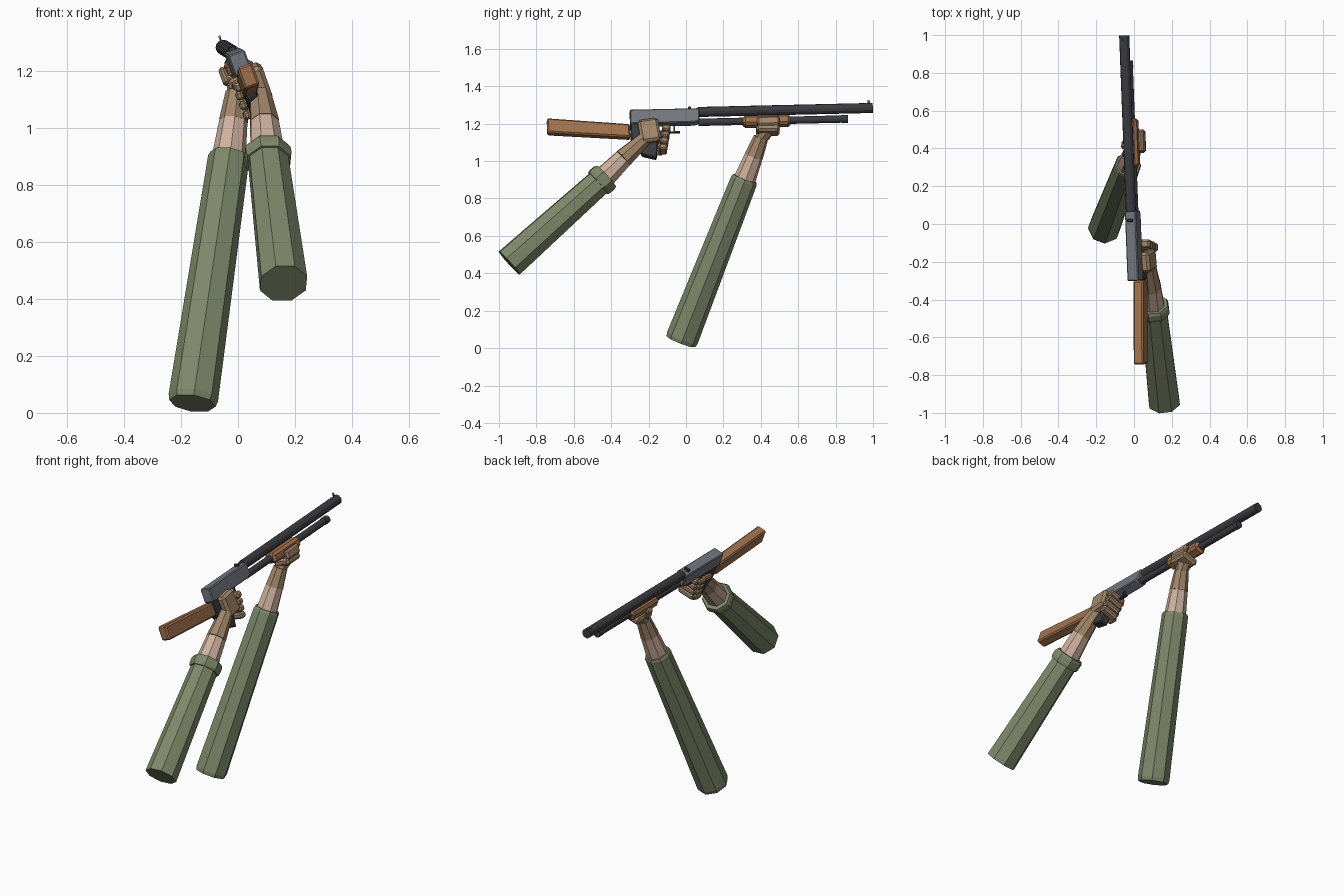
import bpy, bmesh, math
from mathutils import Vector, Matrix

cube = bpy.data.objects.get("Cube")
if cube:
    bpy.data.objects.remove(cube)


def material(name, rgb):
    m = bpy.data.materials.new(name)
    m.use_nodes = True
    m.diffuse_color = (*rgb, 1)
    m.node_tree.nodes["Principled BSDF"].inputs["Base Color"].default_value = (*rgb, 1)
    return m


SLEEVE = material("olive_cloth", (0.21, 0.25, 0.145))
SKIN = material("skin", (0.62, 0.44, 0.34))
GLOVE = material("tan_glove", (0.36, 0.24, 0.145))
WOOD = material("wood", (0.36, 0.17, 0.075))
STEEL = material("grey_steel", (0.175, 0.185, 0.215))
DARK = material("dark_metal", (0.045, 0.045, 0.052))
BRASS = material("brass", (0.7, 0.38, 0.08))

# Gun frame: x across, y along the barrel, z up, rolled about the barrel
roll = math.radians(20)
fwd = Vector((-0.038, 1, 0.023)).normalized()
up = Vector((-math.sin(roll), 0, math.cos(roll)))
side = fwd.cross(up).normalized()
up = side.cross(fwd)
GUN = Matrix((side, fwd, up)).transposed().to_4x4()
GUN.translation = (0, -0.115, 1.232)


def finish(name, bm, mat, frame, bevel=0.0):
    bmesh.ops.recalc_face_normals(bm, faces=bm.faces)
    mesh = bpy.data.meshes.new(name)
    bm.to_mesh(mesh)
    bm.free()
    mesh.materials.append(mat)
    ob = bpy.data.objects.new(name, mesh)
    bpy.context.collection.objects.link(ob)
    ob.matrix_world = frame
    if bevel:
        mod = ob.modifiers.new("chamfer", "BEVEL")
        mod.width, mod.segments = bevel, 1
    return ob


def box(name, mat, centre, size, bevel=0.0, tilt=0.0):
    """Box in the gun frame, tilted about the cross axis."""
    bm = bmesh.new()
    bmesh.ops.create_cube(bm, size=1)
    bmesh.ops.scale(bm, vec=size, verts=bm.verts)
    place = Matrix.Translation(centre) @ Matrix.Rotation(math.radians(tilt), 4, "X")
    return finish(name, bm, mat, GUN @ place, bevel)


def prism(name, mat, profile, width, bevel=0.0):
    """Side profile (along, up) extruded across the gun."""
    bm = bmesh.new()
    face = bm.faces.new([bm.verts.new((-width / 2, f, u)) for f, u in profile])
    ext = bmesh.ops.extrude_face_region(bm, geom=[face])
    verts = [g for g in ext["geom"] if isinstance(g, bmesh.types.BMVert)]
    bmesh.ops.translate(bm, vec=(width, 0, 0), verts=verts)
    return finish(name, bm, mat, GUN, bevel)


def loft(name, mat, stations, sides=8, frame=Matrix()):
    """Faceted tube through (point, radius) rings square to the overall axis."""
    bm = bmesh.new()
    axis = (Vector(stations[-1][0]) - Vector(stations[0][0])).normalized()
    ref = Vector((0, 0, 1))
    right = axis.cross(ref).normalized()
    top = right.cross(axis)
    rings = []
    for p, r in stations:
        r /= math.cos(math.pi / sides)
        ring = []
        for i in range(sides):
            t = (i + 0.5) * math.tau / sides
            ring.append(bm.verts.new(Vector(p) + r * (right * math.cos(t) + top * math.sin(t))))
        rings.append(ring)
    for lo, hi in zip(rings, rings[1:]):
        for i in range(sides):
            j = (i + 1) % sides
            bm.faces.new((lo[i], lo[j], hi[j], hi[i]))
    bm.faces.new(rings[0])
    bm.faces.new(rings[-1])
    return finish(name, bm, mat, frame)


def rod(name, mat, start, end, across, height, r, sides=12):
    return loft(name, mat, [((across, start, height), r), ((across, end, height), r)], sides, GUN)


# Gun metal
prism("receiver", STEEL, [(-0.185, -0.04), (0.16, -0.04), (0.186, -0.03),
                          (0.186, 0.04), (-0.185, 0.04)], 0.062, 0.005)
rod("barrel", DARK, 0.18, 1.115, 0, 0.028, 0.026)
rod("magazine_tube", DARK, 0.18, 0.98, 0, -0.031, 0.019)
rod("magazine_cap", DARK, 0.945, 0.98, 0, -0.031, 0.021)
box("front_sight", DARK, (0, 1.095, 0.058), (0.006, 0.012, 0.014))
box("sight_bead", BRASS, (0, 1.095, 0.068), (0.008, 0.01, 0.008))
box("rear_sight", DARK, (0, 0.135, 0.046), (0.028, 0.016, 0.018), 0.003)
prism("pistol_grip", DARK, [(-0.185, -0.035), (-0.03, -0.035), (-0.035, -0.1),
                            (-0.05, -0.235), (-0.125, -0.215), (-0.185, -0.12)], 0.045, 0.006)
box("trigger_guard", DARK, (0, 0.02, -0.085), (0.016, 0.12, 0.007))
box("trigger_guard_post", DARK, (0, 0.05, -0.062), (0.014, 0.008, 0.05))

# Wooden furniture
prism("stock", WOOD, [(-0.63, 0.004), (-0.187, -0.04), (-0.187, -0.115), (-0.63, -0.078)], 0.056, 0.008)
box("forend", WOOD, (0, 0.545, -0.034), (0.068, 0.255, 0.056), 0.013)


# Arms: sleeve, bare forearm and glove wrist
def arm(prefix, sleeve, skin, wrist):
    loft(prefix + "_sleeve", SLEEVE, sleeve)
    loft(prefix + "_forearm", SKIN, skin)
    loft(prefix + "_glove_wrist", GLOVE, wrist)


arm("rear",
    [((0.16, -0.945, 0.455), 0.081), ((0.105, -0.455, 0.895), 0.068)],
    [((0.105, -0.46, 0.89), 0.06), ((0.093, -0.335, 1.015), 0.049)],
    [((0.093, -0.335, 1.015), 0.05), ((0.078, -0.22, 1.12), 0.036)])
loft("rear_cuff", SLEEVE, [((0.107, -0.47, 0.88), 0.076), ((0.106, -0.458, 0.892), 0.08),
                           ((0.103, -0.437, 0.91), 0.08), ((0.102, -0.425, 0.92), 0.073)])
arm("front",
    [((-0.16, -0.027, 0.034), 0.076), ((-0.157, -0.02, 0.053), 0.081),
     ((-0.033, 0.31, 0.895), 0.067), ((-0.031, 0.315, 0.908), 0.062)],
    [((-0.032, 0.313, 0.9), 0.055), ((-0.016, 0.362, 1.025), 0.046)],
    [((-0.016, 0.362, 1.025), 0.047), ((-0.004, 0.4, 1.125), 0.037)])

# Rear hand around the grip
box("rear_palm", GLOVE, (0.045, -0.085, -0.09), (0.052, 0.11, 0.13), 0.014, 8)
box("rear_thumb", GLOVE, (-0.033, -0.075, -0.075), (0.028, 0.085, 0.032), 0.008, 8)
for i, finger in enumerate(("index", "middle", "ring", "little")):
    f, u = 0.006 - 0.007 * i, -0.076 - 0.036 * i
    box(f"rear_{finger}_finger", GLOVE, (0.015, f, u), (0.1, 0.045, 0.034), 0.009)
    box(f"rear_{finger}_fingertip", GLOVE, (-0.036, f - 0.025, u), (0.026, 0.055, 0.031), 0.008)

# Front hand cradling the forend
box("front_palm", GLOVE, (0.004, 0.55, -0.086), (0.1, 0.125, 0.042), 0.012)
box("front_fingers", GLOVE, (0.048, 0.553, -0.05), (0.03, 0.12, 0.052), 0.01)
box("front_thumb", GLOVE, (-0.047, 0.53, -0.05), (0.026, 0.045, 0.065), 0.009, -15)
loft("front_hand_heel", GLOVE, [((-0.006, 0.395, 1.11), 0.03), ((0.004, 0.43, 1.165), 0.04)])
